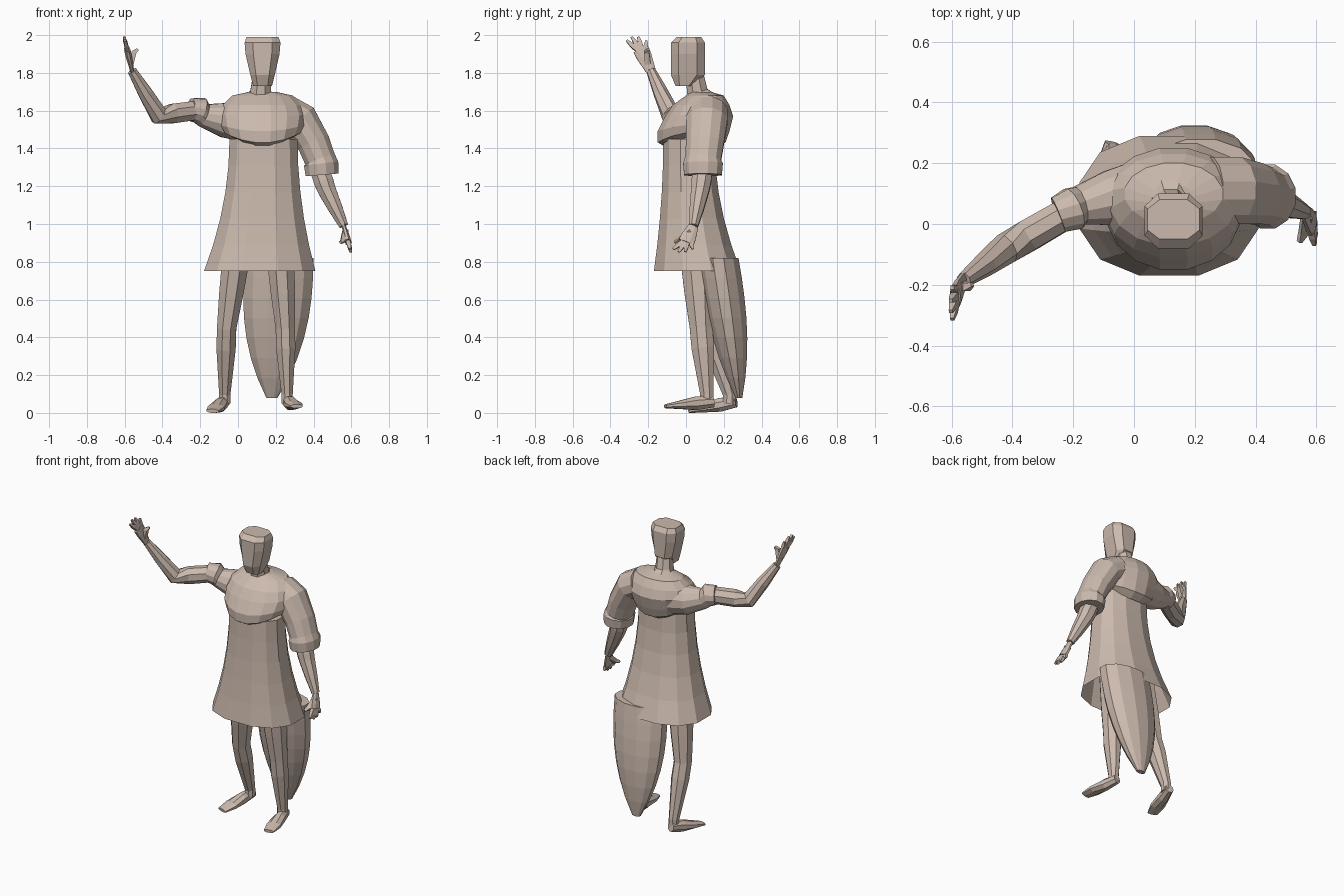
import bpy
import bmesh
import math
from mathutils import Vector

default_cube = bpy.data.objects.get("Cube")
if default_cube:
    bpy.data.objects.remove(default_cube, do_unlink=True)

# One clay colour for the whole figure
clay = bpy.data.materials.new("warm_beige_clay")
clay.use_nodes = True
clay_colour = (.6, .49, .42, 1)
clay.diffuse_color = clay_colour
clay.node_tree.nodes["Principled BSDF"].inputs["Base Color"].default_value = clay_colour

WIDTH_AXIS = Vector((1, 0, 0))
DEPTH_AXIS = Vector((0, 1, 0))
UP_AXIS = Vector((0, 0, 1))


def soften(value, boxiness):
    """Squares off a circle coordinate when boxiness is below one."""
    return math.copysign(abs(value) ** boxiness, value)


def loft(name, rows, sides=8, axis=DEPTH_AXIS, level=False, boxiness=1, open_start=False):
    """Skins faceted rings; each row is a centre, the half size along the axis,
    the half size across it, and the lift of the outer edges."""
    bm = bmesh.new()
    centres = [Vector(row[0]) for row in rows]
    rings = []
    flat = math.cos(math.pi / sides) ** boxiness
    for index, (_, along_size, across_size, lift) in enumerate(rows):
        before = centres[max(index - 1, 0)]
        after = centres[min(index + 1, len(rows) - 1)]
        tangent = UP_AXIS if level else (after - before).normalized()
        first = (axis - tangent * axis.dot(tangent)).normalized()
        second = tangent.cross(first)
        ring = []
        for step in range(sides):
            angle = math.tau * (step + .5) / sides
            along = soften(math.cos(angle), boxiness) / flat
            across = soften(math.sin(angle), boxiness) / flat
            point = centres[index] + first * along_size * along + second * across_size * across
            ring.append(bm.verts.new(point + UP_AXIS * lift * across * across))
        rings.append(ring)
    for lower, upper in zip(rings, rings[1:]):
        for step in range(sides):
            following = (step + 1) % sides
            bm.faces.new((lower[step], lower[following], upper[following], upper[step]))
    bm.faces.new(rings[-1])
    if not open_start:
        bm.faces.new(rings[0])
    bmesh.ops.recalc_face_normals(bm, faces=bm.faces)
    mesh = bpy.data.meshes.new(name)
    bm.to_mesh(mesh)
    bm.free()
    mesh.materials.append(clay)
    part = bpy.data.objects.new(name, mesh)
    bpy.context.collection.objects.link(part)


def limb(name, points, radii, sides=8, flatness=1):
    """A round or flattened tube along a path."""
    rows = [(point, radius, radius * flatness, 0) for point, radius in zip(points, radii)]
    loft(name, rows, sides)


def hand(label, wrist, fingertip, thumb_offset):
    """A flat palm with a fan of four fingers, outer ones shorter, and a thumb."""
    reach = fingertip - wrist
    palm = wrist + reach * .4
    knuckles = wrist + reach * .6
    limb(label + "_palm", (wrist, palm, knuckles), (.026, .04, .042), flatness=.4)
    for finger, place in zip(("index", "middle", "ring", "little"), (-1.5, -.5, .5, 1.5)):
        tip = fingertip + DEPTH_AXIS * place * .035 - reach * abs(place) * .1
        path = (palm.lerp(tip, .2), palm.lerp(tip, .7), tip)
        limb(f"{label}_{finger}_finger", path, (.011, .011, .006), sides=4)
    thumb_tip = knuckles + thumb_offset
    limb(label + "_thumb", (wrist + reach * .2, palm.lerp(thumb_tip, .6), thumb_tip),
         (.016, .013, .007), sides=4)


def arm(label, cuff, elbow, wrist, fingertip, thumb_offset):
    """A bare forearm from inside the sleeve, ending in a hand."""
    cuff, elbow, wrist = Vector(cuff), Vector(elbow), Vector(wrist)
    path = (cuff, cuff.lerp(elbow, .6), elbow, elbow.lerp(wrist, .5), wrist)
    limb(label + "_forearm", path, (.05, .052, .048, .038, .024))
    hand(label, wrist, Vector(fingertip), Vector(thumb_offset))


def leg(label, hip, knee, ankle, toe):
    """A tapering leg with a calf bulge, and a foot that flattens to the toe."""
    hip, knee, ankle, toe = Vector(hip), Vector(knee), Vector(ankle), Vector(toe)
    heel = ankle + DEPTH_AXIS * .035 - UP_AXIS * .04
    path = (hip, hip.lerp(knee, .6), knee, knee.lerp(ankle, .3), ankle, ankle - UP_AXIS * .05)
    limb(label + "_leg", path, (.09, .075, .06, .06, .035, .035), flatness=.85)
    foot_shape = ((0, .026, .03), (.35, .035, .036), (.7, .045, .022), (1, .033, .01))
    loft(label + "_foot",
         [(heel.lerp(toe, part), wide, high, 0) for part, wide, high in foot_shape],
         axis=WIDTH_AXIS)


# Head and neck
head_shape = ((1.73, -.01, .045, .05), (1.79, .01, .09, .065), (1.9, .01, .09, .09),
              (1.96, .01, .09, .095), (1.99, .015, .065, .085))
loft("head", [((.13, y, z), deep, wide, 0) for z, y, deep, wide in head_shape],
     level=True, boxiness=.7)
limb("neck", ((.12, .09, 1.63), (.12, .06, 1.7), (.13, .04, 1.82)), (.1, .055, .045))

# Chest with an overhanging rim that rises towards the shoulders
chest_shape = ((1.4, .03, .13, .16), (1.43, .03, .18, .2), (1.49, .04, .19, .22),
               (1.57, .07, .18, .23), (1.63, .08, .15, .21), (1.68, .1, .1, .16),
               (1.7, .08, .05, .07))
loft("chest", [((.13, y, z), deep, wide, max(0, 1.6 - z) * .3)
               for z, y, deep, wide in chest_shape], sides=16, level=True)

# Flared tunic, open at the hem
tunic_rows = []
for step in range(6):
    height = step / 5
    flare = (1 - height) ** 2
    centre = (.135 - flare * .02, .015 + flare * .045, .75 + height * .7)
    tunic_rows.append((centre, .135 + flare * .095, .18 + flare * .115, 0))
loft("tunic_skirt", tunic_rows, sides=12, level=True, boxiness=.85, open_start=True)

# Lowered left arm with its wide sleeve
limb("left_sleeve", ((.25, .11, 1.59), (.33, .11, 1.55), (.4, .1, 1.43), (.435, .09, 1.34),
                     (.44, .09, 1.32), (.445, .09, 1.26)),
     (.11, .11, .1, .095, .105, .1), sides=12, flatness=.87)
arm("left", (.43, .09, 1.29), (.47, .075, 1.18), (.56, .04, .99),
    (.6, -.025, .845), (-.04, -.06, 0))

# Raised right arm with its gathered sleeve
limb("right_sleeve", ((.05, .1, 1.55), (-.08, .085, 1.55), (-.18, .06, 1.575),
                      (-.2, .05, 1.6), (-.25, .03, 1.605)),
     (.12, .09, .063, .07, .06), sides=12)
arm("right", (-.23, .03, 1.6), (-.42, -.08, 1.575), (-.56, -.185, 1.81),
    (-.605, -.275, 2), (.055, .04, 0))

# Legs and feet
leg("left", (.22, .05, .9), (.25, .08, .45), (.26, .11, .1), (.31, -.11, .035))
leg("right", (0, .06, .9), (-.06, .12, .45), (-.07, .23, .1), (-.135, .02, .01))

# Heavy drape hanging behind the left leg, narrowing to a blunt tip
drape_rows = []
for step in range(8):
    drop = step / 7
    wide = .18 * (1 - drop ** 2.5) + .03 * drop
    drape_rows.append(((.22 - drop * .04, .17 + drop * .11, .82 - drop * .74),
                       wide * .6, wide, 0))
loft("hanging_drape", drape_rows, sides=12, level=True)
